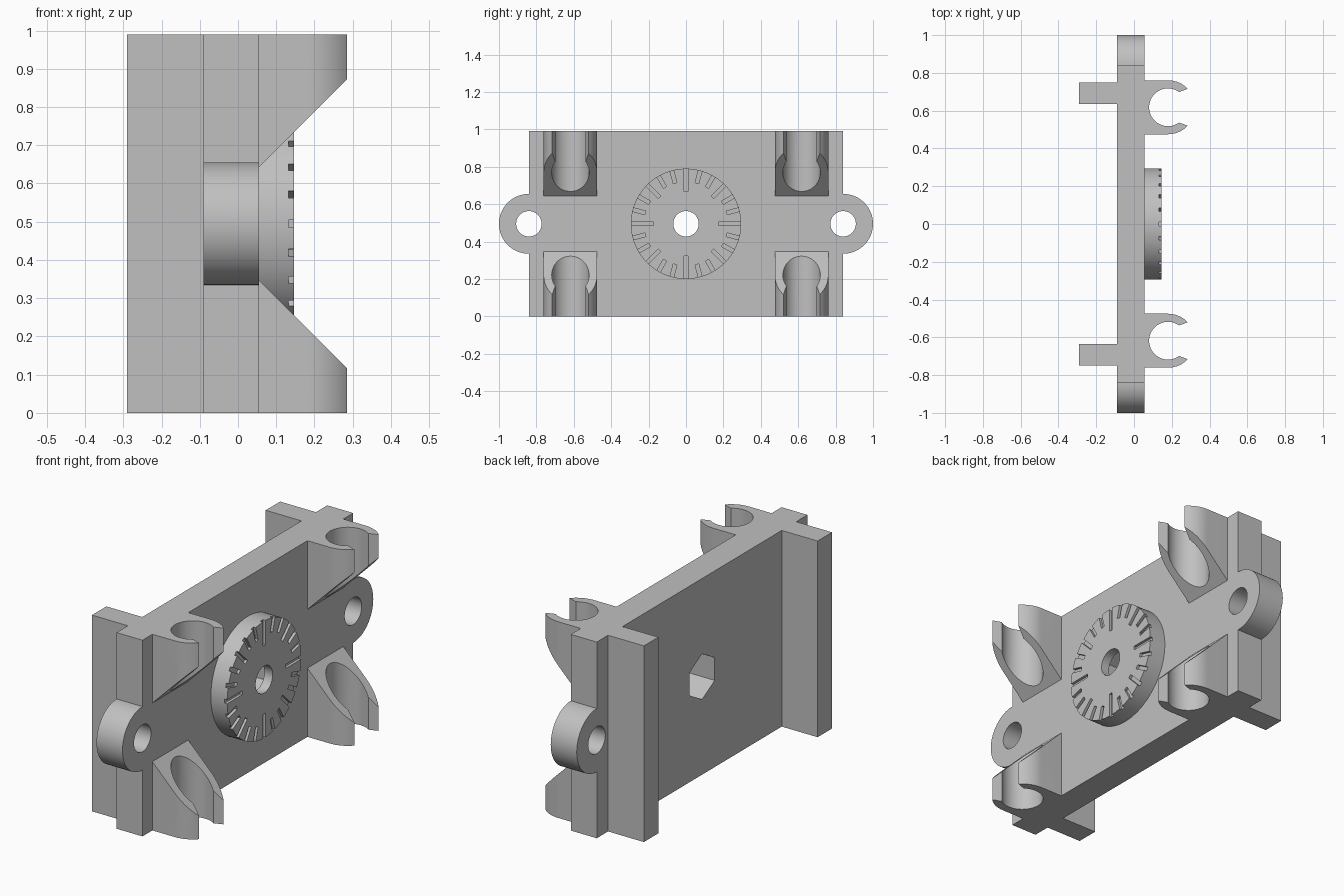
import bpy, bmesh, math
from mathutils import Matrix, Vector

if "Cube" in bpy.data.objects:
    bpy.data.objects.remove(bpy.data.objects["Cube"])

MID = 0.495          # mid height of the part
TOP = 0.99
BACK, FACE = -0.09, 0.055   # plate thickness along x

grey = bpy.data.materials.new("light_grey")
grey.diffuse_color = (0.53, 0.53, 0.53, 1)
grey.use_nodes = True
grey.node_tree.nodes["Principled BSDF"].inputs["Base Color"].default_value = grey.diffuse_color


def solid(name, low, high):
    """Closed prism between two matching loops of points."""
    bm = bmesh.new()
    a = [bm.verts.new(p) for p in low]
    b = [bm.verts.new(p) for p in high]
    bm.faces.new(a[::-1])
    bm.faces.new(b)
    n = len(a)
    for i in range(n):
        j = (i + 1) % n
        bm.faces.new((a[i], a[j], b[j], b[i]))
    bmesh.ops.recalc_face_normals(bm, faces=bm.faces)
    me = bpy.data.meshes.new(name)
    bm.to_mesh(me)
    bm.free()
    me.materials.append(grey)
    ob = bpy.data.objects.new(name, me)
    bpy.context.collection.objects.link(ob)
    return ob


def arc(cu, cv, r, a0, a1, n):
    return [(cu + r * math.cos(math.radians(a0 + (a1 - a0) * i / n)),
             cv + r * math.sin(math.radians(a0 + (a1 - a0) * i / n))) for i in range(n + 1)]


def along_x(name, yz, x0, x1):
    return solid(name, [(x0, y, z) for y, z in yz], [(x1, y, z) for y, z in yz])


def cylinder(name, y, r, x0, x1, sides=64, start=0):
    return along_x(name, arc(y, MID, r, start, start + 360, sides)[:-1], x0, x1)


def cut(ob, cutter):
    cutter.hide_render = True
    cutter.hide_viewport = True
    m = ob.modifiers.new("cut", 'BOOLEAN')
    m.operation = 'DIFFERENCE'
    m.solver = 'EXACT'
    m.object = cutter


def apply_and_smooth(ob):
    dg = bpy.context.evaluated_depsgraph_get()
    me = bpy.data.meshes.new_from_object(ob.evaluated_get(dg))
    ob.modifiers.clear()
    ob.data = me
    bpy.ops.object.select_all(action='DESELECT')
    ob.select_set(True)
    bpy.context.view_layer.objects.active = ob
    bpy.ops.object.shade_smooth_by_angle(angle=math.radians(30))


# Plate with two rear rails, one profile seen from above
half = [(FACE, 0.84), (BACK, 0.84), (BACK, 0.75), (-0.29, 0.75), (-0.29, 0.635), (BACK, 0.635)]
outline = half + [(x, -y) for x, y in reversed(half)]
plate = solid("plate_with_rails", [(x, y, 0) for x, y in outline],
              [(x, y, TOP) for x, y in outline])

# Round dial on the face
dial = cylinder("dial", 0, 0.295, FACE, 0.146, 96)

# Centre bore and hexagonal nut pocket
bore = cylinder("bore_cutter", 0, 0.068, -0.3, 0.3, 48)
pocket = cylinder("nut_pocket_cutter", 0, 0.115, -0.3, 0.1, 6, 30)
for ob in (plate, dial):
    cut(ob, bore)
    cut(ob, pocket)

# Radial index slots, longer every 45 and 90 degrees
bm = bmesh.new()
for i in range(24):
    inner = 0.173 if i % 6 == 0 else 0.2 if i % 3 == 0 else 0.225
    length = 0.33 - inner
    place = (Matrix.Translation((0, 0, MID)) @ Matrix.Rotation(math.radians(15 * i), 4, 'X')
             @ Matrix.Translation((0.15, inner + length / 2, 0))
             @ Matrix.Diagonal((0.036, length, 0.02, 1)))
    bmesh.ops.create_cube(bm, size=1, matrix=place)
me = bpy.data.meshes.new("slot_cutter")
bm.to_mesh(me)
bm.free()
me.materials.append(grey)
slots = bpy.data.objects.new("slot_cutter", me)
bpy.context.collection.objects.link(slots)
cut(dial, slots)

# Mounting ears with screw holes
parts = [plate, dial]
for s, side in ((1, "back"), (-1, "front")):
    ear = along_x(side + "_ear", [(s * y, z) for y, z in arc(0.84, MID, 0.16, -90, 90, 32)],
                  BACK, FACE)
    hole = cylinder(side + "_ear_hole_cutter", s * 0.84, 0.068, -0.4, 0.4, 48)
    cut(ear, hole)
    cut(plate, hole)
    parts.append(ear)

# Open snap clips, C-shaped from above and sloped at 45 degrees
clip = ([(FACE, 0.475)] + arc(0.18, 0.618, 0.143, -90, -43, 10)
        + arc(0.18, 0.618, 0.1, -54, -306, 40)
        + arc(0.18, 0.618, 0.143, 43, 90, 10) + [(FACE, 0.761)])
for s, side in ((1, "back"), (-1, "front")):
    for level in ("lower", "upper"):
        flip = (lambda z: z) if level == "lower" else (lambda z: TOP - z)
        parts.append(solid(f"{level}_{side}_clip",
                           [(x, s * y, flip(0)) for x, y in clip],
                           [(x, s * y, flip(0.402 - x)) for x, y in clip]))

for ob in parts:
    apply_and_smooth(ob)
